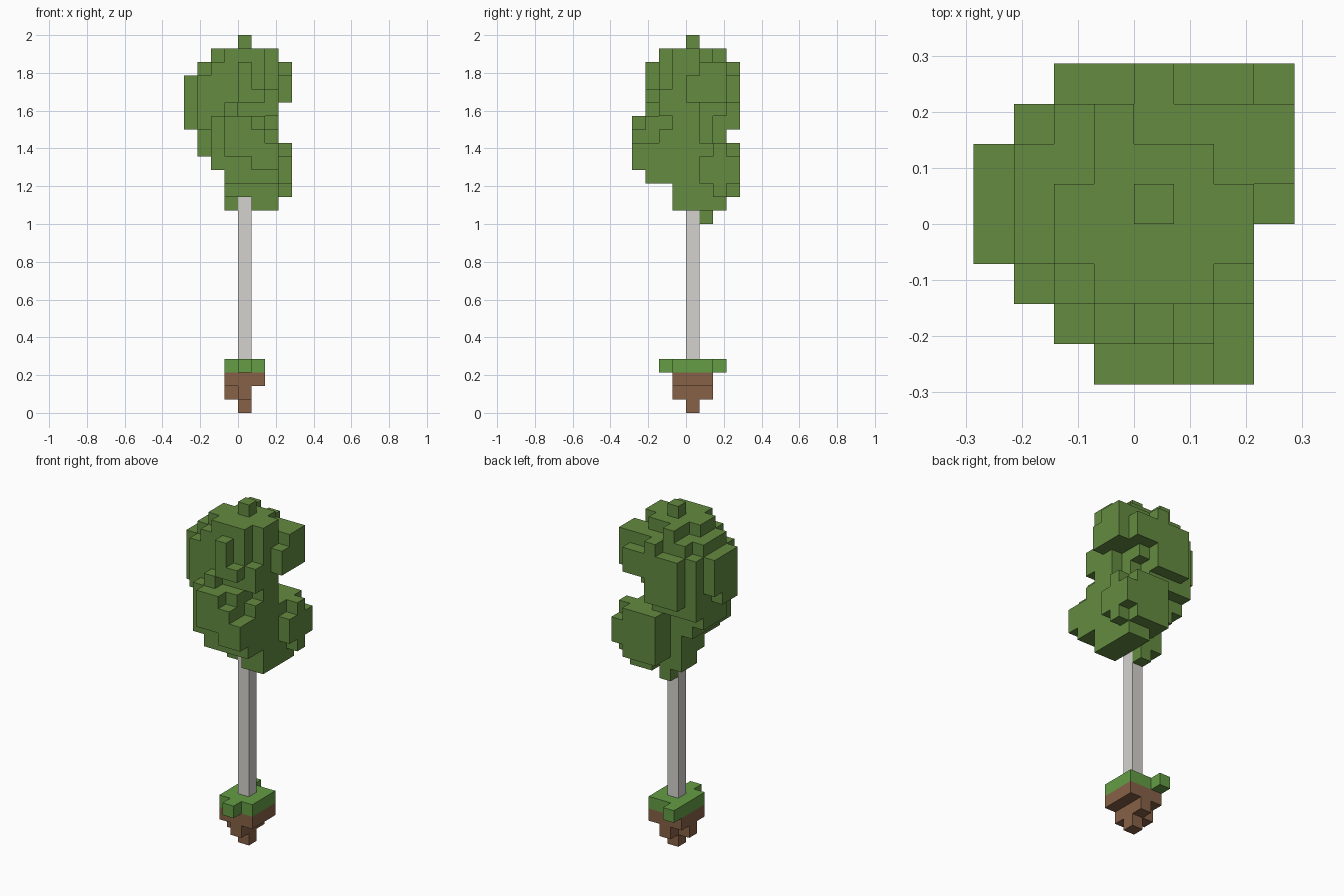
import bpy, bmesh
from itertools import product
from mathutils import Vector

cube = bpy.data.objects.get("Cube")
if cube:
    bpy.data.objects.remove(cube, do_unlink=True)

CELL = 2 / 28  # edge of one block
SIDES = [Vector(v) for v in ((1, 0, 0), (-1, 0, 0), (0, 1, 0), (0, -1, 0), (0, 0, 1), (0, 0, -1))]


def make_material(name, color):
    mat = bpy.data.materials.new(name)
    mat.use_nodes = True
    mat.diffuse_color = (*color, 1)
    bsdf = mat.node_tree.nodes["Principled BSDF"]
    bsdf.inputs["Base Color"].default_value = (*color, 1)
    bsdf.inputs["Roughness"].default_value = 0.9
    return mat


def fill(boxes):
    """Cells covered by boxes given as inclusive x, y and z ranges."""
    cells = set()
    for x0, x1, y0, y1, z0, z1 in boxes:
        cells |= set(product(range(x0, x1 + 1), range(y0, y1 + 1), range(z0, z1 + 1)))
    return cells


def build_blocks(name, cells, mat):
    """Mesh the outer skin of a set of block cells."""
    bm = bmesh.new()
    for cell in cells:
        centre = Vector(cell) + Vector((0.5, 0.5, 0.5))
        for n in SIDES:
            if tuple(int(c + d) for c, d in zip(cell, n)) in cells:
                continue
            u = Vector((n.y, n.z, n.x)) / 2
            v = n.cross(u)
            corners = (-u - v, u - v, u + v, v - u)
            bm.faces.new([bm.verts.new((centre + n / 2 + c) * CELL) for c in corners])
    bmesh.ops.remove_doubles(bm, verts=bm.verts, dist=CELL / 100)
    mesh = bpy.data.meshes.new(name)
    bm.to_mesh(mesh)
    bm.free()
    mesh.materials.append(mat)
    obj = bpy.data.objects.new(name, mesh)
    bpy.context.collection.objects.link(obj)
    return obj


leaf = make_material("leaf_green", (0.127, 0.258, 0.052))
grass = make_material("grass_green", (0.129, 0.34, 0.06))
dirt = make_material("dirt_brown", (0.242, 0.119, 0.063))
bark = make_material("pale_bark", (0.66, 0.65, 0.62))

# Ground clump: tapering dirt under a grass slab with two tufts
build_blocks("dirt_clump", fill([
    (0, 0, 0, 0, 0, 0),
    (0, 0, -1, 1, 1, 1), (-1, -1, 0, 0, 1, 1),
    (-1, 1, -1, 1, 2, 2),
]), dirt)
build_blocks("grass_slab", fill([
    (-1, 1, -1, 1, 3, 3), (0, 0, -2, -2, 3, 3), (-1, -1, 2, 2, 3, 3),
]), grass)

# Trunk
build_blocks("trunk", fill([(0, 0, 0, 0, 4, 15)]), bark)

# Upper leaf mass with crown tip
upper = fill([
    (0, 0, 0, 0, 27, 27),
    (-2, 2, -1, 0, 26, 26), (-1, 1, -2, 1, 26, 26), (-1, -1, 2, 2, 26, 26),
    (-2, 1, -2, 2, 22, 25), (2, 2, -1, 2, 23, 25), (2, 2, -2, 0, 22, 23),
    (-2, 1, -2, 1, 20, 21), (-2, 0, 2, 2, 20, 21),
    (-3, -3, -1, 1, 19, 25), (-3, -3, -2, -2, 21, 24), (-3, -3, 2, 2, 20, 24),
    (-4, -4, -1, 0, 21, 24), (-4, -4, 1, 1, 22, 24),
    (3, 3, 1, 2, 23, 25), (3, 3, 0, 0, 23, 24),
    (1, 2, 3, 3, 23, 24), (0, 0, 3, 3, 21, 25), (-2, -1, 3, 3, 21, 24),
    (0, 0, -3, -3, 24, 25), (0, 1, -3, -3, 23, 23), (-1, -1, -3, -3, 22, 22),
])

# Leaf mass bulging to the front, stepping down at its left corner
front = fill([
    (-1, 1, -3, 1, 17, 21), (-2, -2, -3, 1, 18, 21),
    (2, 2, -3, -3, 17, 19), (2, 2, -2, -2, 17, 20), (2, 2, -1, 0, 17, 21),
    (-1, 0, -4, -4, 19, 21), (1, 1, -4, -4, 18, 20), (2, 2, -4, -4, 18, 19),
])

# Low leaf mass bulging to the back
back = fill([
    (-1, 2, -1, 1, 16, 19), (0, 2, 2, 3, 16, 19),
    (3, 3, 2, 2, 16, 19), (3, 3, 1, 3, 17, 18),
    (1, 2, -1, 2, 15, 15), (-1, 0, 1, 1, 15, 15), (-1, -1, 0, 0, 15, 15),
    (0, 0, 1, 1, 14, 14),
])
build_blocks("foliage", upper | front | back, leaf)
